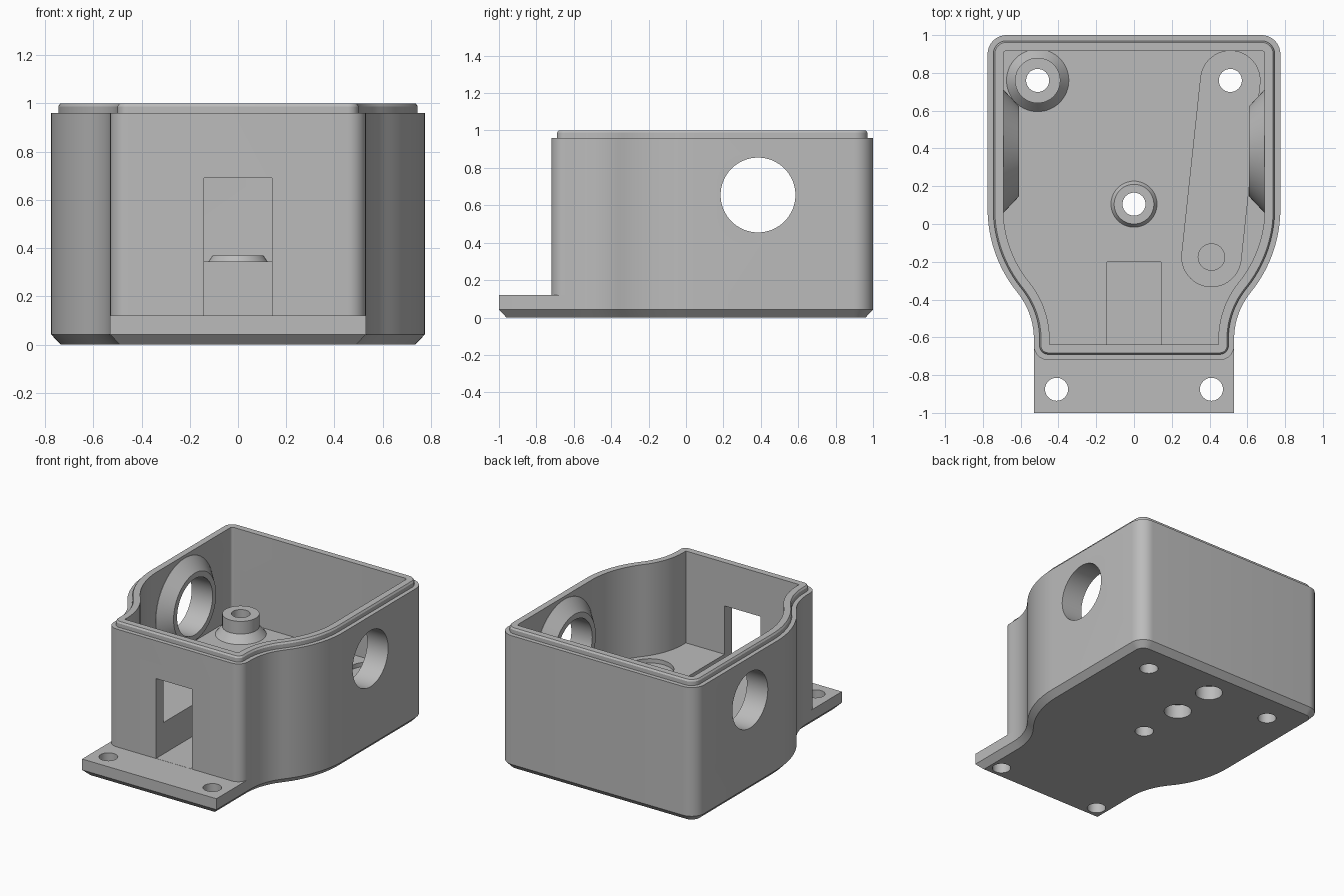
import bpy, bmesh, math
from mathutils import Matrix, Vector

default = bpy.data.objects.get("Cube")
if default:
    bpy.data.objects.remove(default)

grey = bpy.data.materials.new("plain grey")
grey.use_nodes = True
grey.diffuse_color = (0.5, 0.5, 0.5, 1)
grey.node_tree.nodes["Principled BSDF"].inputs["Base Color"].default_value = (0.5, 0.5, 0.5, 1)

FLOOR = 0.345
FLANGE_TOP = 0.12


def loft(name, rings):
    """Closed solid through a list of equal-length point rings."""
    bm = bmesh.new()
    loops = [[bm.verts.new(p) for p in ring] for ring in rings]
    n = len(loops[0])
    for a, b in zip(loops, loops[1:]):
        for i in range(n):
            j = (i + 1) % n
            bm.faces.new((a[i], a[j], b[j], b[i]))
    bm.faces.new(loops[0][::-1])
    bm.faces.new(loops[-1])
    bmesh.ops.remove_doubles(bm, verts=bm.verts, dist=1e-4)
    bmesh.ops.recalc_face_normals(bm, faces=bm.faces)
    mesh = bpy.data.meshes.new(name)
    bm.to_mesh(mesh)
    bm.free()
    mesh.materials.append(grey)
    ob = bpy.data.objects.new(name, mesh)
    bpy.context.collection.objects.link(ob)
    return ob


def turned(name, profile, place, axis="Z", seg=64):
    """Solid of revolution from (radius, height) pairs."""
    ring = [2 * math.pi * i / seg for i in range(seg)]
    ob = loft(name, [[(r * math.cos(t), r * math.sin(t), h) for t in ring]
                     for r, h in profile])
    turn = Matrix.Rotation(math.pi / 2, 4, "Y") if axis == "X" else Matrix()
    ob.data.transform(Matrix.Translation(place) @ turn)
    return ob


def box(name, low, high):
    corners = [(0, 0), (1, 0), (1, 1), (0, 1)]
    return loft(name, [[((low[0], high[0])[a], (low[1], high[1])[b], z)
                        for a, b in corners] for z in (low[2], high[2])])


def arc(cx, cy, r, start, end, steps):
    angles = [math.radians(start + (end - start) * i / steps) for i in range(steps + 1)]
    return [(cx + r * math.cos(t), cy + r * math.sin(t)) for t in angles]


def outline(inset, z, flange=False):
    """Plan of the case: square back, sides that sweep in to a narrow front."""
    sweep = 39.1
    half = arc(0.675, 0.9, max(0.1 - inset, 0), 90, 0, 10)
    half += arc(0.075, 0.08, 0.70 - inset, 0, -sweep, 16)
    half += arc(0.53 + 0.393, -0.61, 0.393 + inset, 180 - sweep, 180, 16)[1:]
    if flange:
        half += [(0.53 - inset, -1 + inset)] * 9
    else:
        r = max(0.075 - inset, 0)
        half += arc(0.53 - inset - r, -0.72 + inset + r, r, 0, -90, 8)
    # the back corner keeps its centre as the wall is offset
    half = [(x, y) for x, y in half]
    full = half + [(-x, y) for x, y in reversed(half)]
    return [(x, y, z) for x, y in full]


# case shell: chamfered foot, flange, wall, stepped lip, inside
case = loft("case_body", [
    outline(0.04, 0, True), outline(0, 0.042, True), outline(0, FLANGE_TOP, True),
    outline(0, FLANGE_TOP), outline(0, 0.96), outline(0.03, 0.96),
    outline(0.03, 0.988), outline(0.038, 1.0),
    outline(0.083, 1.0), outline(0.083, FLOOR)])

# raised parts: corner post, centre seat and the two side collars
added = [
    turned("corner_post", [(0.165, 0.25), (0.165, FLOOR), (0.12, 0.40), (0.12, 0.49)],
           (-0.51, 0.76, 0)),
    turned("centre_seat", [(0.122, 0.25), (0.122, FLOOR), (0.105, 0.37)], (0, 0.105, 0)),
]
for side in (1, -1):
    added.append(turned("side_collar",
                        [(0.325, side * 0.72), (0.325, side * 0.69), (0.24, side * 0.61)],
                        (0, 0.385, 0.655), "X"))

# openings
cuts = [
    turned("side_bore", [(0.2, -1), (0.2, 1)], (0, 0.385, 0.655), "X"),
    box("front_slot", (-0.142, -0.8, FLANGE_TOP + 0.001), (0.142, -0.55, 0.69)),
    box("floor_channel", (-0.142, -0.7, FLANGE_TOP + 0.001), (0.142, -0.2, 0.36)),
]
for x, y in [(-0.51, 0.76), (0.51, 0.76), (0, 0.105), (0.41, -0.875), (-0.41, -0.875)]:
    cuts.append(turned("screw_hole", [(0.061, -0.1), (0.061, 0.7)], (x, y, 0), seg=40))
for y in (0.45, 0.77):
    cuts.append(turned("underside_pocket", [(0.09, -0.1), (0.09, 0.1)], (0, y, 0), seg=40))

# shallow lever recess with a blind pivot hole
back, front, r = Vector((0.51, 0.76)), Vector((0.41, -0.175)), 0.157
lean = math.degrees(math.atan2(back.y - front.y, back.x - front.x)) - 90
plan = arc(*back, r, lean, lean + 180, 24) + arc(*front, r, lean + 180, lean + 360, 24)
cuts.append(loft("lever_recess", [[(x, y, z) for x, y in plan] for z in (FLOOR - 0.03, 0.4)]))
cuts.append(turned("pivot_hole", [(0.07, 0.2), (0.07, 0.38)], (*front, 0), seg=40))

bpy.context.view_layer.objects.active = case
for parts, operation in ((added, "UNION"), (cuts, "DIFFERENCE")):
    for part in parts:
        mod = case.modifiers.new(part.name, "BOOLEAN")
        mod.operation, mod.object, mod.solver = operation, part, "EXACT"
        bpy.ops.object.modifier_apply(modifier=mod.name)
        bpy.data.objects.remove(part)

bpy.ops.object.select_all(action="DESELECT")
case.select_set(True)
bpy.ops.object.shade_smooth_by_angle(angle=math.radians(25))
